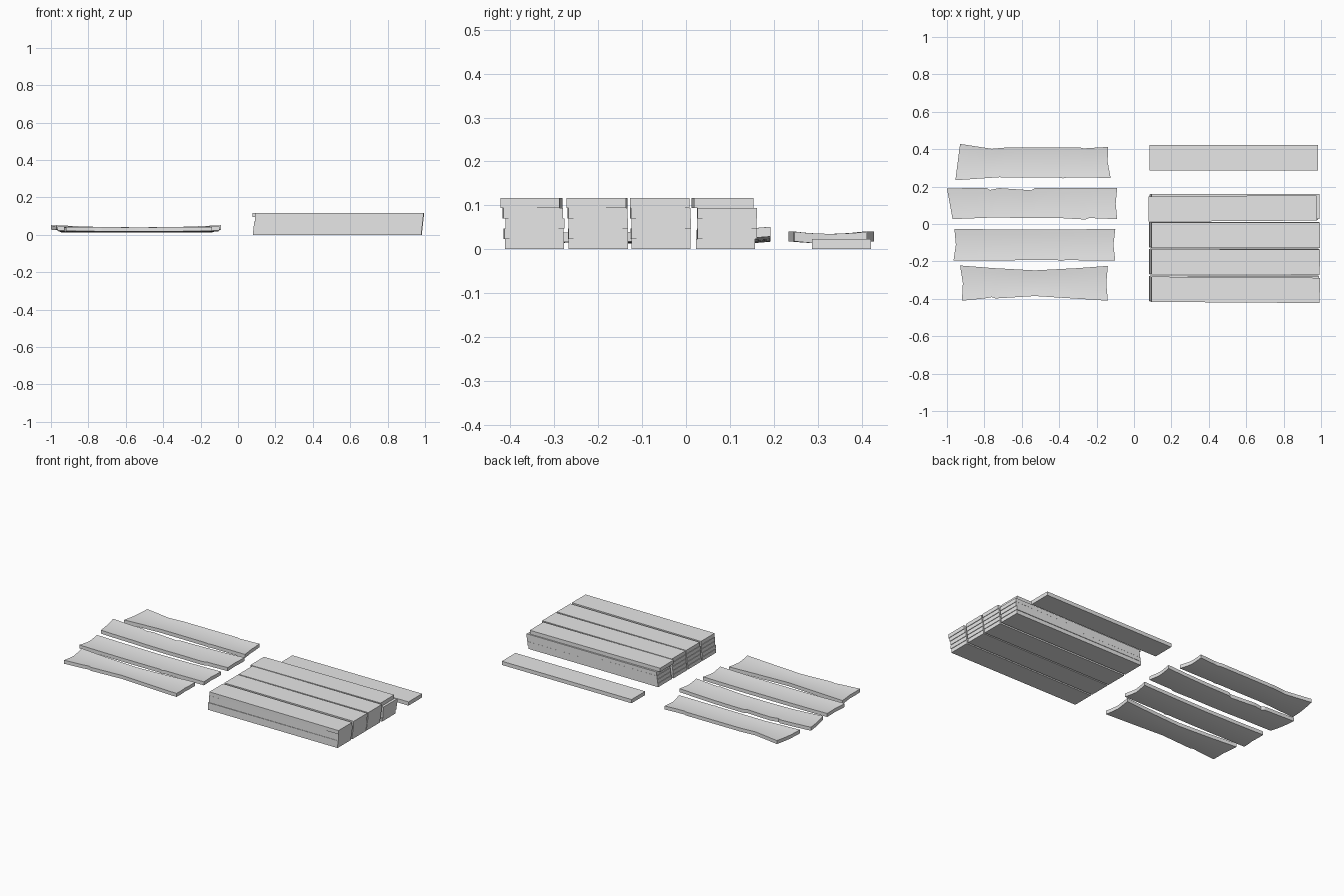
import bpy, bmesh, math
from mathutils import Matrix

if "Cube" in bpy.data.objects:
    bpy.data.objects.remove(bpy.data.objects["Cube"], do_unlink=True)

GREY = (0.8, 0.8, 0.8, 1.0)
wood = bpy.data.materials.new("plain_grey")
wood.use_nodes = True
wood.diffuse_color = GREY
wood.node_tree.nodes["Principled BSDF"].inputs["Base Color"].default_value = GREY

LENGTH, WIDTH, THICK = 0.9, 0.135, 0.0234


def add_object(name, bm):
    bmesh.ops.recalc_face_normals(bm, faces=bm.faces)
    mesh = bpy.data.meshes.new(name)
    bm.to_mesh(mesh)
    bm.free()
    mesh.materials.append(wood)
    obj = bpy.data.objects.new(name, mesh)
    bpy.context.collection.objects.link(obj)
    return obj


def straight_plank(name, x_start, y_mid, z_low, turn=0.0, width=WIDTH):
    bm = bmesh.new()
    bmesh.ops.create_cube(bm, size=1)
    bmesh.ops.scale(bm, vec=(LENGTH, width, THICK), verts=bm.verts)
    obj = add_object(name, bm)
    obj.location = (x_start + LENGTH / 2, y_mid, z_low + THICK / 2)
    obj.rotation_euler.z = math.radians(turn)


def along(edge, s):
    """Point on an edge polyline at the fraction s of its run in x."""
    x = edge[0][0] + s * (edge[-1][0] - edge[0][0])
    for (xa, ya), (xb, yb) in zip(edge, edge[1:]):
        if x <= xb + 1e-6:
            return x, ya + (yb - ya) * (x - xa) / (xb - xa)
    return edge[-1]


def warped_plank(name, back, front, cup, bend, left_inset=0.0, right_inset=0.0):
    """Cupped board between two ragged long edges."""
    stations = {round(i / 8, 3) for i in range(9)}
    for edge in (back, front):
        run = edge[-1][0] - edge[0][0]
        stations |= {round((x - edge[0][0]) / run, 3) for x, _ in edge}
    rows = 6
    bm = bmesh.new()
    grid = []
    for s in sorted(stations):
        (xf, yf), (xb, yb) = along(front, s), along(back, s)
        line = []
        for j in range(rows + 1):
            t = j / rows
            v = 2 * t - 1
            inset = (1 - abs(v)) * (left_inset * (1 - s) ** 8 - right_inset * s ** 8)
            z = 0.013 + cup * v * v + bend * (2 * s - 1) ** 2
            line.append(bm.verts.new((xf + t * (xb - xf) + inset, yf + t * (yb - yf), z)))
        grid.append(line)
    for a, b in zip(grid, grid[1:]):
        for j in range(rows):
            bm.faces.new((a[j], b[j], b[j + 1], a[j + 1]))
    # thicken straight upward
    top = bmesh.ops.extrude_face_region(bm, geom=bm.faces[:], use_keep_orig=True)
    moved = [g for g in top["geom"] if isinstance(g, bmesh.types.BMVert)]
    bmesh.ops.translate(bm, verts=moved, vec=(0, 0, 0.022))
    obj = add_object(name, bm)
    bpy.ops.object.select_all(action="DESELECT")
    obj.select_set(True)
    bpy.context.view_layer.objects.active = obj
    bpy.ops.object.shade_smooth_by_angle(angle=math.radians(30))


# Stack of four columns, five boards high, each layer slightly shifted
column_mids = (-0.345, -0.2, -0.057, 0.09)
y_shift = (0, -0.002, 0.001, -0.004, -0.007)
top_turn = (-0.4, -0.2, 0, 0.4)
for c, mid in enumerate(column_mids):
    for layer in range(5):
        top = layer == 4
        x = 0.08 + 0.0033 * layer
        if c == 3:
            x = 0.077 if top else x + 0.003
        sway = y_shift[layer] if c % 3 == 0 else y_shift[layer] * 0.4
        if c == 3 and 0 < layer < 4:
            sway = 0.003
        straight_plank(f"stacked_plank_{c + 1}_{layer + 1}", x, mid + sway, layer * THICK,
                       top_turn[c] if top else 0.12 * (layer % 2))

# Single straight board on the ground
straight_plank("loose_plank", 0.083, 0.354, 0)

# Four weathered boards
warped_plank("warped_plank_back",
             [(-.93, .428), (-.76, .402), (-.67, .41), (-.29, .41), (-.27, .404), (-.14, .412)],
             [(-.955, .234), (-.72, .25), (-.4, .248), (-.38, .244), (-.36, .248), (-.125, .247)],
             0.005, 0, 0, 0.008)
warped_plank("warped_plank_inner_back",
             [(-1, .19), (-.79, .193), (-.77, .182), (-.72, .192), (-.55, .18), (-.53, .192), (-.09, .192)],
             [(-.97, .026), (-.77, .034), (-.4, .032), (-.26, .024), (-.24, .032), (-.09, .026)],
             0.004, 0.012, 0, 0.008)
warped_plank("warped_plank_inner_front",
             [(-.96, -.027), (-.53, -.03), (-.1, -.027)],
             [(-.965, -.195), (-.41, -.193), (-.39, -.199), (-.37, -.193), (-.1, -.196)],
             0.005, 0.004, 0.01, 0.01)
warped_plank("warped_plank_front",
             [(-.93, -.222), (-.75, -.236), (-.53, -.248), (-.3, -.236), (-.14, -.224)],
             [(-.92, -.41), (-.8, -.398), (-.76, -.391), (-.74, -.398), (-.53, -.385), (-.14, -.41)],
             0.005, 0.002, 0.01, 0.008)
